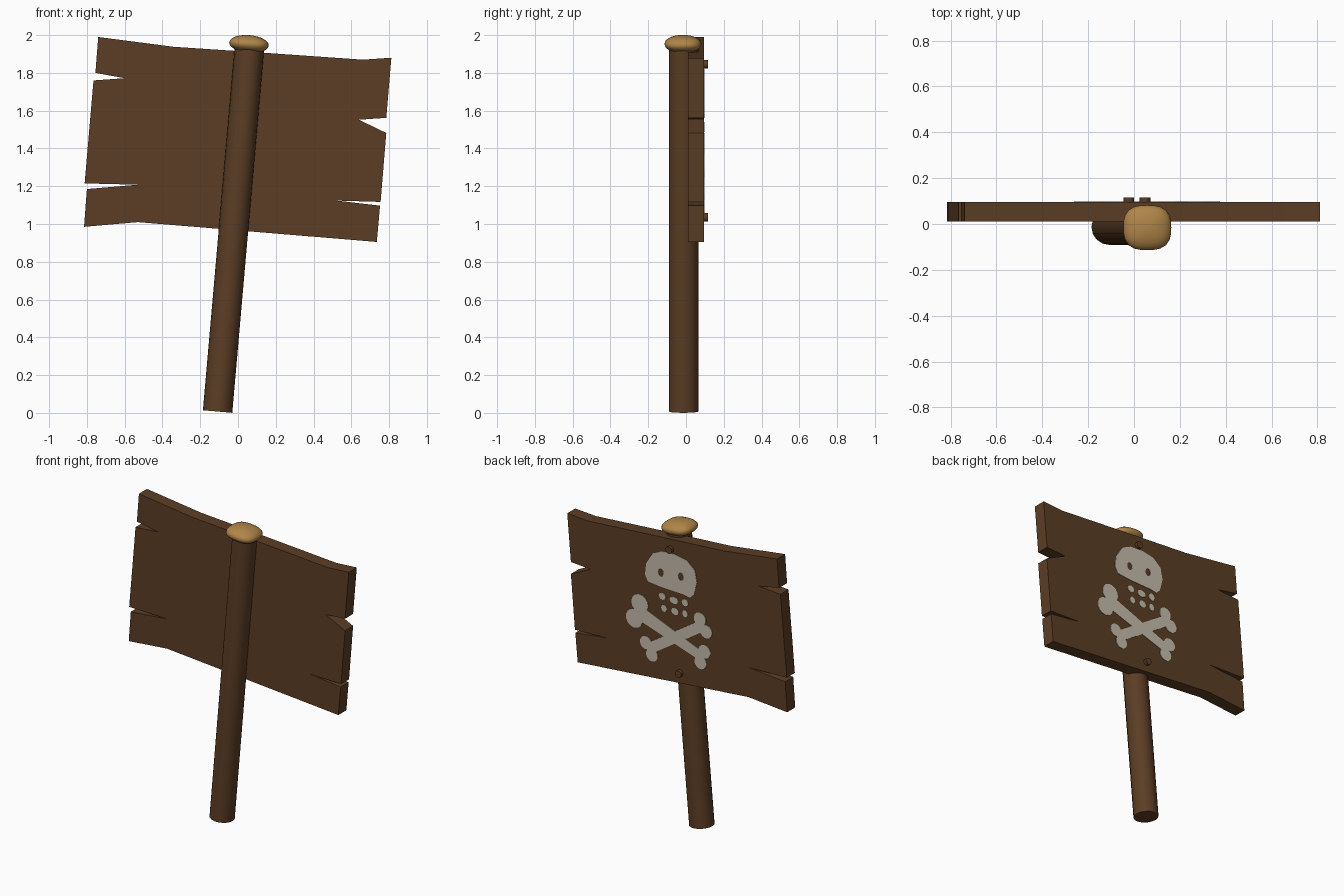
import bpy
import math
from mathutils import Vector

if "Cube" in bpy.data.objects:
    bpy.data.objects.remove(bpy.data.objects["Cube"])


def material(name, rgb):
    m = bpy.data.materials.new(name)
    m.diffuse_color = (*rgb, 1)
    m.use_nodes = True
    m.node_tree.nodes["Principled BSDF"].inputs["Base Color"].default_value = m.diffuse_color
    return m


BROWN = material("dark wood", (0.105, 0.047, 0.018))
TAN = material("tan wood", (0.43, 0.235, 0.065))
PAINT = material("bone paint", (0.56, 0.50, 0.41))
TILT = math.radians(5)


def plate(name, outlines, y, half, mat):
    """Flat panel in the xz plane from closed outlines; inner outlines become holes."""
    cu = bpy.data.curves.new(name + "_profile", 'CURVE')
    cu.dimensions = '2D'
    cu.fill_mode = 'BOTH'
    cu.extrude = half
    for pts in outlines:
        sp = cu.splines.new('POLY')
        sp.points.add(len(pts) - 1)
        for p, (x, z) in zip(sp.points, pts):
            p.co = (x, z, 0, 1)
        sp.use_cyclic_u = True
    tmp = bpy.data.objects.new(name + "_profile", cu)
    bpy.context.collection.objects.link(tmp)
    dg = bpy.context.evaluated_depsgraph_get()
    me = bpy.data.meshes.new_from_object(tmp.evaluated_get(dg))
    bpy.data.objects.remove(tmp)
    me.materials.clear()
    me.materials.append(mat)
    for f in me.polygons:
        f.use_smooth = False
    ob = bpy.data.objects.new(name, me)
    ob.location.y = y
    ob.rotation_euler.x = math.pi / 2
    bpy.context.collection.objects.link(ob)
    return ob


def oval(cx, cz, rx, rz, n=12):
    return [(cx + rx * math.cos(2 * math.pi * i / n), cz + rz * math.sin(2 * math.pi * i / n))
            for i in range(n)]


def bone(a, b, ra, rb):
    """Bone outline: two round lobes at each end joined by a shaft."""
    a, b = Vector(a), Vector(b)
    pts = []
    for c, o, r in ((a, b, ra), (b, a, rb)):
        d = (c - o).normalized()
        n = Vector((-d.y, d.x))
        for side, start, end in ((-1, -190, 70), (1, -70, 190)):
            for i in range(11):
                t = math.radians(start + (end - start) * i / 10)
                pts.append(c + n * side * r * 0.94 + r * (d * math.cos(t) + n * math.sin(t)))
    return pts


# Ragged plank board with splits in both ends
board = [(-0.74, 1.99), (-0.34, 1.938), (0.13, 1.907), (0.66, 1.87), (0.812, 1.88),
         (0.785, 1.562), (0.64, 1.552), (0.785, 1.482), (0.755, 1.117), (0.52, 1.124),
         (0.752, 1.097), (0.735, 0.905), (-0.53, 1.01), (-0.815, 0.985), (-0.80, 1.185),
         (-0.53, 1.208), (-0.812, 1.215), (-0.765, 1.76), (-0.60, 1.772), (-0.755, 1.80)]
plate("board", [board], 0.0525, 0.0425, BROWN)

# Painted skull with eye holes, and two rows of teeth
skull = [(0.176, 1.784), (0.227, 1.703), (0.235, 1.627), (0.213, 1.586), (0.124, 1.576),
         (0.035, 1.572), (-0.053, 1.569), (-0.097, 1.560), (-0.127, 1.588), (-0.149, 1.674),
         (-0.134, 1.751), (-0.075, 1.803), (0.013, 1.820), (0.109, 1.815)]
eyes = [oval(0.117, 1.672, 0.02, 0.027), oval(-0.031, 1.683, 0.02, 0.027)]
plate("painted_skull", [skull] + eyes, 0.096, 0.002, PAINT)
teeth = [oval(x, z, rx, 0.024, 8) for x, z, rx in
         ((0.107, 1.515, 0.026), (0.021, 1.511, 0.033), (-0.061, 1.517, 0.024),
          (0.094, 1.438, 0.022), (0.013, 1.439, 0.028), (-0.061, 1.443, 0.02))]
plate("painted_teeth", teeth, 0.096, 0.002, PAINT)

# Painted crossed bones
plate("painted_bone_a", [bone((0.294, 1.367), (-0.19, 1.188), 0.062, 0.045)], 0.096, 0.002, PAINT)
plate("painted_bone_b", [bone((-0.194, 1.40), (0.206, 1.138), 0.045, 0.044)], 0.0965, 0.002, PAINT)

# Leaning round post
bpy.ops.mesh.primitive_cylinder_add(vertices=16, radius=0.078, depth=1.929,
                                    location=(-0.024, -0.013, 0.968), rotation=(0, TILT, 0))
post = bpy.context.object
post.name = "post"
post.data.materials.append(BROWN)
bpy.ops.object.shade_smooth_by_angle(angle=math.radians(40))

# Flattened, squarish knob on top of the post
bpy.ops.mesh.primitive_uv_sphere_add(segments=24, ring_count=12, radius=1,
                                     location=(0.058, -0.016, 1.953), rotation=(0, TILT, 0))
knob = bpy.context.object
knob.name = "post_knob"
for v in knob.data.vertices:
    r = math.hypot(v.co.x, v.co.y)
    k = 1.0
    if r > 1e-4:
        k = ((abs(v.co.x) / r) ** 2.8 + (abs(v.co.y) / r) ** 2.8) ** (-1 / 2.8)
    v.co = (v.co.x * k * 0.105, v.co.y * k * 0.098, v.co.z * 0.047)
knob.data.materials.append(TAN)
bpy.ops.object.shade_smooth()

# Nail heads on the painted side
for name, x, z in (("upper_nail", 0.048, 1.845), ("lower_nail", -0.022, 1.035)):
    bpy.ops.mesh.primitive_cylinder_add(vertices=12, radius=0.023, depth=0.04,
                                        location=(x, 0.096, z), rotation=(math.pi / 2, 0, 0))
    nail = bpy.context.object
    nail.name = name
    nail.data.materials.append(BROWN)
    bpy.ops.object.shade_smooth_by_angle(angle=math.radians(40))
